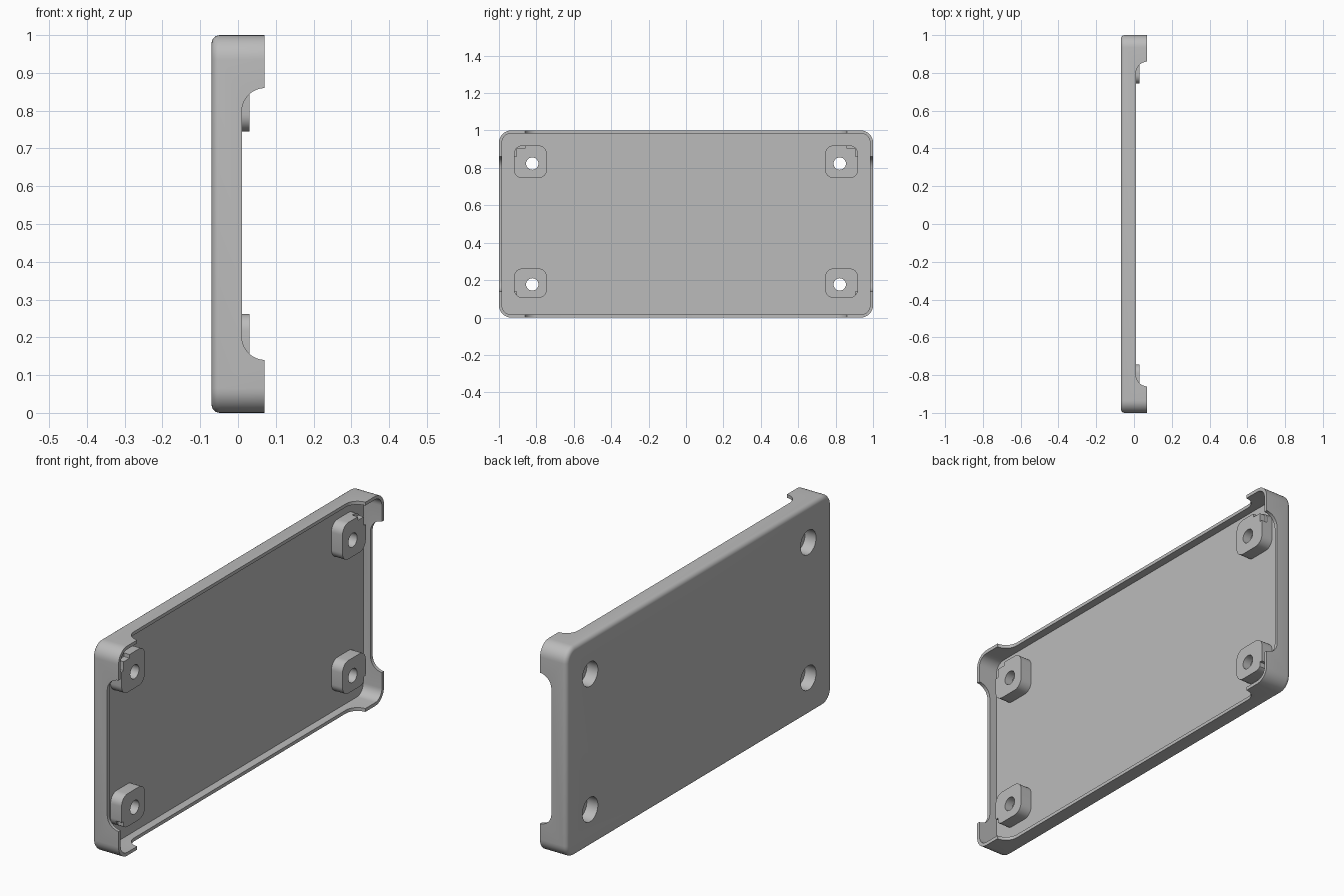
import bpy
import bmesh
from math import sin, cos, pi, radians

cube = bpy.data.objects.get("Cube")
if cube:
    bpy.data.objects.remove(cube)

grey = bpy.data.materials.new("plain grey")
grey.use_nodes = True
colour = (0.5, 0.5, 0.5, 1)
grey.diffuse_color = colour
grey.node_tree.nodes["Principled BSDF"].inputs["Base Color"].default_value = colour

# Overall sizes
BACK, FLOOR, RIM, SILL = -0.07, -0.028, 0.07, 0.01
BOSS_TOP, WALL, MID, STEPS = 0.03, 0.016, 0.5, 8


def outline(hu, hv, r):
    """Rounded rectangle of half sizes hu, hv and corner radius r."""
    points = []
    for k, (su, sv) in enumerate(((1, 1), (-1, 1), (-1, -1), (1, -1))):
        for i in range(STEPS + 1):
            a = (k + i / STEPS) * pi / 2
            points.append((su * (hu - r) + r * cos(a), sv * (hv - r) + r * sin(a)))
    return points


def loft(name, rings, cu=0, cv=0, axis="x"):
    """Solid through rounded rectangles (position, hu, hv, r) stacked along an axis."""
    place = {"x": lambda a, u, v: (a, u, v),
             "y": lambda a, u, v: (u, a, v),
             "z": lambda a, u, v: (u, v, a)}[axis]
    bm = bmesh.new()
    loops = [[bm.verts.new(place(a, cu + u, cv + v)) for u, v in outline(hu, hv, r)]
             for a, hu, hv, r in rings]
    n = len(loops[0])
    for low, high in zip(loops, loops[1:]):
        for i in range(n):
            j = (i + 1) % n
            bm.faces.new((low[i], low[j], high[j], high[i]))
    bm.faces.new(loops[0])
    bm.faces.new(loops[-1])
    bmesh.ops.remove_doubles(bm, verts=bm.verts, dist=1e-5)
    bmesh.ops.recalc_face_normals(bm, faces=bm.faces)
    mesh = bpy.data.meshes.new(name)
    bm.to_mesh(mesh)
    bm.free()
    mesh.materials.append(grey)
    obj = bpy.data.objects.new(name, mesh)
    bpy.context.collection.objects.link(obj)
    return obj


def combine(target, tool, operation="DIFFERENCE"):
    """Apply a boolean and throw the tool away."""
    tool.hide_render = True
    mod = target.modifiers.new("cut", "BOOLEAN")
    mod.operation, mod.object, mod.solver = operation, tool, "EXACT"
    bpy.context.view_layer.objects.active = target
    bpy.ops.object.modifier_apply(modifier=mod.name)
    bpy.data.objects.remove(tool)


# Tray shell with a rounded back edge
fillet, corner = 0.022, 0.065
rings = []
for i in range(7):
    a = i / 6 * pi / 2
    inset = fillet * (1 - sin(a))
    rings.append((BACK + fillet * (1 - cos(a)), 1 - inset, MID - inset, corner - inset))
rings.append((RIM, 1, MID, corner))
tray = loft("tray", rings, 0, MID)
inner = (1 - WALL, MID - WALL, corner - WALL)
combine(tray, loft("cavity", [(FLOOR, *inner), (RIM + 0.1, *inner)], 0, MID))

# Low rounded openings in all four walls
reach = 0.15
for side in (-1, 1):
    ends = sorted((side * 0.96, side * 1.1))
    combine(tray, loft("end_opening", [(a, reach, 0.36, 0.062) for a in ends],
                       SILL + reach, MID, "y"))
    ends = sorted((MID + side * 0.46, MID + side * 0.6))
    combine(tray, loft("long_opening", [(a, reach, 0.86, 0.062) for a in ends],
                       SILL + reach, 0, "z"))

# Screw bosses, notched at their outer corners, with counterbored holes
for sy in (-1, 1):
    for bottom, top, sz in ((0.105, 0.262, -1), (0.745, 0.92, 1)):
        y, z = sy * 0.832, (bottom + top) / 2
        half = (top - bottom) / 2
        boss = loft("boss", [(FLOOR - 0.01, 0.088, half, 0.045),
                             (BOSS_TOP, 0.088, half, 0.045)], y, z)
        for hu, hv, dy, dz in ((0.05, 0.05, 0.955, 0.41), (0.05, 0.05, 0.91, 0.4525)):
            combine(boss, loft("notch", [(0, hu, hv, 0.001), (0.1, hu, hv, 0.001)],
                               sy * dy, MID + sz * dz))
        combine(tray, boss, "UNION")
        hy, hz = sy * 0.822, MID + sz * 0.323
        for name, r, depth in (("bore", 0.033, 0.1), ("counterbore", 0.058, -0.012)):
            combine(tray, loft(name, [(BACK - 0.05, r, r, r), (depth, r, r, r)], hy, hz))

# Smooth rounded surfaces, crisp edges
bpy.ops.object.select_all(action="DESELECT")
tray.select_set(True)
bpy.context.view_layer.objects.active = tray
bpy.ops.object.shade_smooth_by_angle(angle=radians(30))
